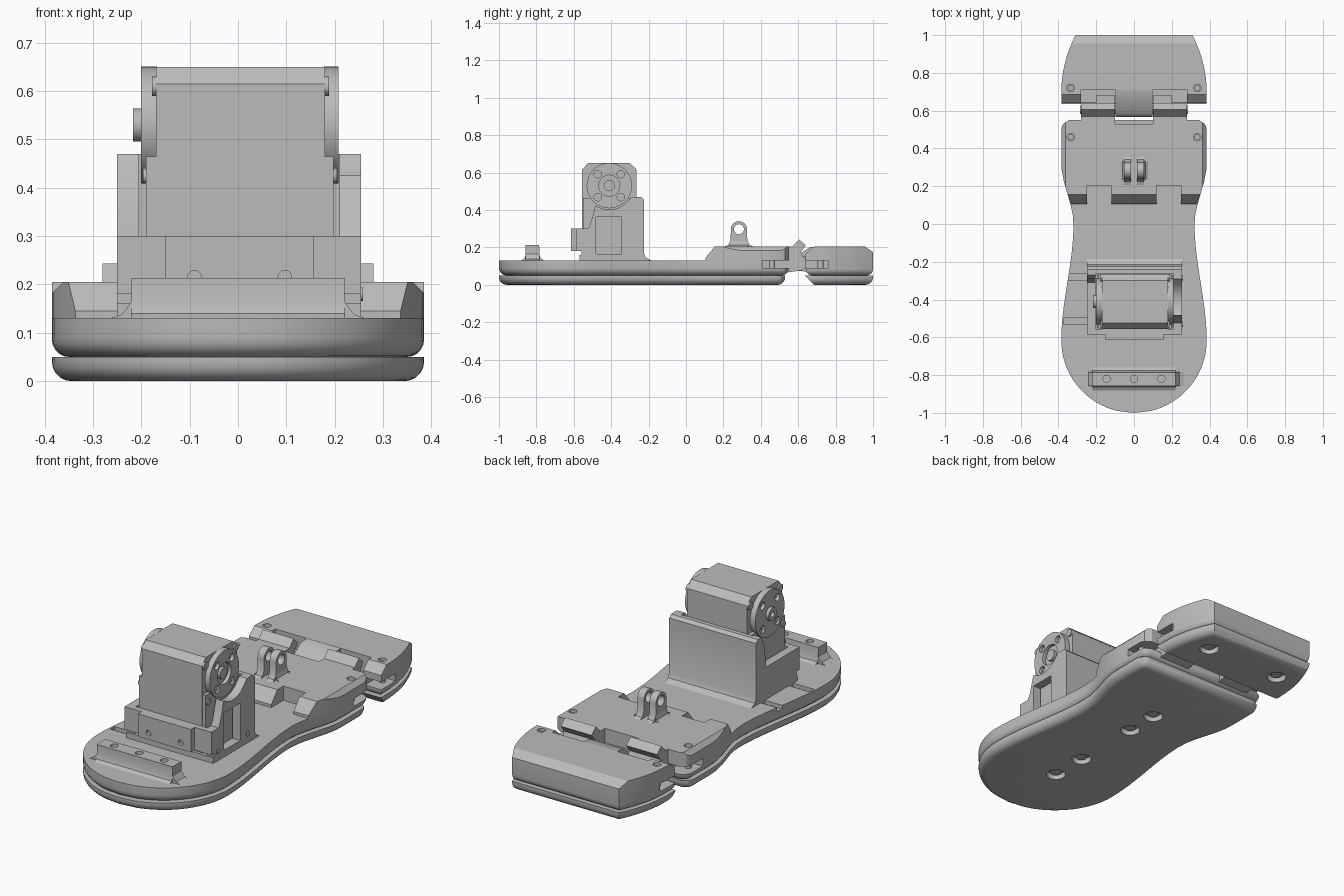
import bpy, bmesh
from math import sin, cos, pi, sqrt, radians
from mathutils import Vector

if "Cube" in bpy.data.objects:
    bpy.data.objects.remove(bpy.data.objects["Cube"], do_unlink=True)

GREY = bpy.data.materials.new("plain_grey")
GREY.use_nodes = True
GREY.diffuse_color = (0.5, 0.5, 0.5, 1)
GREY.node_tree.nodes["Principled BSDF"].inputs["Base Color"].default_value = (0.5, 0.5, 0.5, 1)
PARTS = []


def prism(name, pts, lo, hi, axis="z", round_bottom=0):
    """Extrude a 2D profile along an axis, optionally rounding its low end."""
    place = {"x": lambda p, q: (lo, p, q), "y": lambda p, q: (p, lo, q),
             "z": lambda p, q: (p, q, lo)}[axis]
    bm = bmesh.new()
    face = bm.faces.new([bm.verts.new(place(*p)) for p in pts])
    grown = bmesh.ops.extrude_face_region(bm, geom=[face])["geom"]
    step = Vector([hi - lo if a == axis else 0 for a in "xyz"])
    bmesh.ops.translate(bm, vec=step, verts=[g for g in grown if isinstance(g, bmesh.types.BMVert)])
    bmesh.ops.recalc_face_normals(bm, faces=bm.faces)
    if round_bottom:
        low = [e for e in bm.edges if all(abs(v.co.z - lo) < 1e-5 for v in e.verts)]
        bmesh.ops.bevel(bm, geom=low, offset=round_bottom, segments=5, profile=0.5, affect="EDGES")
    mesh = bpy.data.meshes.new(name)
    bm.to_mesh(mesh)
    bm.free()
    obj = bpy.data.objects.new(name, mesh)
    bpy.context.collection.objects.link(obj)
    mesh.materials.append(GREY)
    PARTS.append(obj)
    return obj


def box(name, x0, x1, y0, y1, z0, z1):
    return prism(name, [(x0, y0), (x1, y0), (x1, y1), (x0, y1)], z0, z1)


def arc(p, q, r, start, end, n):
    return [(p + r * cos(radians(start + (end - start) * i / n)),
             q + r * sin(radians(start + (end - start) * i / n))) for i in range(n + 1)]


def cyl(name, axis, p, q, r, lo, hi, n=32):
    return prism(name, arc(p, q, r, 0, 360, n)[:-1], lo, hi, axis)


def mirrored(pts):
    return pts + [(-x, y) for x, y in reversed(pts) if x > 1e-4]


def clip(obj, point, normal):
    """Remove everything on the normal's side of a plane."""
    bm = bmesh.new()
    bm.from_mesh(obj.data)
    bmesh.ops.bisect_plane(bm, geom=bm.verts[:] + bm.edges[:] + bm.faces[:], plane_co=point,
                           plane_no=Vector(normal).normalized(), clear_outer=True)
    bmesh.ops.holes_fill(bm, edges=[e for e in bm.edges if e.is_boundary], sides=0)
    bmesh.ops.recalc_face_normals(bm, faces=bm.faces)
    bm.to_mesh(obj.data)
    bm.free()


def cut(obj, *cutters):
    for c in cutters:
        mod = obj.modifiers.new("cut", "BOOLEAN")
        mod.operation, mod.solver, mod.object = "DIFFERENCE", "EXACT", c
        bpy.context.view_layer.objects.active = obj
        bpy.ops.object.modifier_apply(modifier=mod.name)
        PARTS.remove(c)
        bpy.data.objects.remove(c, do_unlink=True)


# Foot outline
def half_width(y):
    if y < -0.615:
        return sqrt(max(0, 0.385 ** 2 - (y + 0.615) ** 2))
    t = min(1, -y / 0.615 if y < 0 else y / 0.32)
    return 0.32 + 0.065 * t * t * (3 - 2 * t)


def foot_outline(start, end):
    ys = [-0.615 - 0.385 * cos(pi / 2 * i / 20) for i in range(20)]
    ys += [-0.615 + 0.06 * i for i in range(18)]
    ys = [start] + [y for y in ys if start + 0.01 < y < end - 0.06]
    side = [(half_width(y), y) for y in ys]
    return mirrored(side + [(0.385, end - 0.045), (0.375, end - 0.02), (0.345, end)])


# Main sole, base plate and raised platform
sole = prism("sole", foot_outline(-1, 0.53), 0, 0.05, round_bottom=0.04)
for y in (-0.61, -0.41, -0.03, 0.15):
    cut(sole, cyl("hole", "z", 0, y, 0.048, -0.1, 0.03))
    cyl("sole_screw", "z", 0, y, 0.028, 0.012, 0.035)
base = prism("base_plate", foot_outline(-1, 0.55), 0.05, 0.13, round_bottom=0.04)
platform = prism("front_platform", foot_outline(0.105, 0.55), 0.13, 0.205)
clip(platform, (0, 0.105, 0.145), (0, -0.06, 0.05))
for s in (-1, 1):
    clip(platform, (s * 0.385, 0, 0.182), (s, 0, 1))
    cut(platform, box("notch", *sorted((s * 0.12, s * 0.25)), 0, 0.205, 0.12, 0.3),
        cyl("hole", "z", s * 0.335, 0.46, 0.02, 0.1, 0.3))
    cut(base, box("slot", *sorted((s * 0.28, s * 0.5)), 0.41, 0.7, 0.09, 0.2))
    cyl("strap_screw", "z", s * 0.335, 0.46, 0.016, 0.08, 0.19)
for y in (-0.515, -0.28):
    cut(base, box("groove", -0.37, -0.25, y - 0.018, y + 0.018, 0.11, 0.2))

# Toe, its sole and strap slots
side = [(0.385 - 0.075 * (i / 8) ** 2, 0.7 + 0.3 * i / 8) for i in range(9)]
toe = prism("toe", mirrored([(0.28, 0.71), (0.28, 0.64), (0.385, 0.64)] + side), 0.05, 0.205,
            round_bottom=0.035)
clip(toe, (0, 0.64, 0.165), (0, -0.04, 0.045))
clip(toe, (0, 0.955, 0.205), (0, 0.03, 0.045))
toe_sole = prism("toe_sole", mirrored([(0.385, 0.635)] + side), 0, 0.05, round_bottom=0.04)
clip(toe_sole, (0, 0.64, 0.045), (0, -1, -1))
for s in (-1, 1):
    cut(toe, box("slot", *sorted((s * 0.29, s * 0.5)), 0.6, 0.76, 0.09, 0.13),
        cyl("hole", "z", s * 0.335, 0.72, 0.02, 0.11, 0.3))
    cyl("strap_screw", "z", s * 0.335, 0.72, 0.016, 0.08, 0.19)
    cut(toe_sole, cyl("hole", "z", s * 0.22, 0.85, 0.048, -0.1, 0.03))
    cyl("toe_screw", "z", s * 0.22, 0.85, 0.028, 0.012, 0.035)

# Hinge between sole and toe
cut(platform, box("hinge_gap", -0.1, 0.1, 0.53, 0.6, 0.1, 0.3))
knuckle = [(0.5, 0.06), (0.5, 0.205), (0.57, 0.205), (0.605, 0.243), (0.64, 0.21), (0.615, 0.175)]
for s in (-1, 1):
    prism("sole_knuckle", knuckle + arc(0.605, 0.115, 0.04, 60, -70, 8),
          *sorted((s * 0.1, s * 0.28)), "x")
    box("hinge_stop", *sorted((s * 0.1, s * 0.2)), 0.62, 0.68, 0.1, 0.15)
prism("toe_knuckle", [(0.72, 0.06), (0.72, 0.205), (0.66, 0.2)] + arc(0.605, 0.115, 0.04, 110, 270, 10),
      -0.098, 0.098, "x")
cyl("hinge_pin", "x", 0.605, 0.115, 0.022, -0.287, 0.287)

# Clevis on the platform
lug = [(0.195, 0.2), (0.225, 0.212), (0.238, 0.235), (0.24, 0.295)]
lug += arc(0.283, 0.297, 0.043, 170, 10, 12)
lug += [(0.326, 0.295), (0.328, 0.235), (0.341, 0.212), (0.371, 0.2)]
for s in (-1, 1):
    ear = prism("clevis_ear", lug, *sorted((s * 0.016, s * 0.054)), "x")
    cut(ear, cyl("hole", "x", 0.283, 0.297, 0.027, -0.2, 0.2))
    prism("clevis_fillet", [(s * 0.05, 0.2), (s * 0.075, 0.205), (s * 0.06, 0.214), (s * 0.054, 0.235)],
          0.235, 0.331, "y")

# Heel ridge with three holes and flared foot
ridge = prism("heel_ridge", [(-0.885, 0.128), (-0.864, 0.14), (-0.857, 0.16), (-0.857, 0.213),
                             (-0.785, 0.213), (-0.783, 0.16), (-0.776, 0.14), (-0.755, 0.128)],
              -0.22, 0.22, "x")
for s in (-1, 0, 1):
    cut(ridge, cyl("hole", "z", s * 0.145, -0.82, 0.019, 0.16, 0.3))
for s in (-1, 1):
    prism("ridge_flare", [(s * 0.21, 0.128), (s * 0.27, 0.128), (s * 0.24, 0.138), (s * 0.22, 0.165)],
          -0.857, -0.783, "y")

# Motor bracket
box("bracket_floor", -0.25, 0.255, -0.57, -0.23, 0.12, 0.16)
prism("bracket_back_wall", [(-0.262, 0.12), (-0.262, 0.47), (-0.24, 0.47), (-0.225, 0.455),
                            (-0.225, 0.17), (-0.215, 0.145), (-0.18, 0.128)], -0.25, 0.255, "x")
front = box("bracket_front_wall", -0.25, 0.255, -0.585, -0.555, 0.18, 0.3)
bump = box("bracket_front_pad", -0.15, 0.157, -0.615, -0.57, 0.18, 0.3)
for x in (-0.09, 0.097):
    cut(bump, cyl("hole", "y", x, 0.215, 0.014, -0.7, -0.6))
wall = [(-0.56, 0.12), (-0.56, 0.3), (-0.525, 0.3), (-0.51, 0.33)]
wall += arc(-0.41, 0.53, 0.128, 235, 320, 12) + [(-0.29, 0.47), (-0.24, 0.47), (-0.24, 0.12)]
right_wall = prism("bracket_tall_side", wall, 0.21, 0.255, "x")
cut(right_wall, box("window", 0.1, 0.4, -0.48, -0.345, 0.165, 0.362))
prism("bracket_low_side", [(-0.56, 0.12), (-0.56, 0.3), (-0.31, 0.3), (-0.29, 0.43),
                           (-0.27, 0.47), (-0.24, 0.47), (-0.24, 0.12)], -0.25, -0.205, "x")
for y in (-0.53, -0.285):
    cyl("bracket_screw", "x", y, 0.18, 0.014, 0.24, 0.259, 16)

# Motor body and its two output discs
prism("motor_body", [(-0.555, 0.15), (-0.555, 0.615), (-0.525, 0.65), (-0.3, 0.65),
                     (-0.265, 0.615), (-0.265, 0.15)], -0.17, 0.18, "x")
box("motor_lower_case", -0.19, 0.198, -0.552, -0.267, 0.15, 0.465)
for y in (-0.533, -0.285):
    cyl("case_screw", "x", y, 0.61, 0.02, -0.178, 0.188, 16)
    cyl("case_screw", "x", y, 0.425, 0.016, -0.197, 0.205, 16)
for name, lo, hi in (("output_disc", 0.178, 0.208), ("idler_disc", -0.201, -0.168)):
    disc = cyl(name, "x", -0.41, 0.53, 0.121, lo, hi, 48)
    for y, z in arc(-0.41, 0.53, 0.087, 45, 315, 3):
        outer = hi if hi > 0 else lo
        cut(disc, cyl("hole", "x", y, z, 0.02, outer - 0.018, outer + 0.018, 20))
    if hi > 0:
        cut(disc, cyl("recess", "x", -0.41, 0.53, 0.056, hi - 0.018, hi + 0.05))
hub = cyl("idler_hub", "x", -0.41, 0.53, 0.034, -0.217, -0.18)
cut(hub, cyl("hole", "x", -0.41, 0.53, 0.015, -0.3, -0.2, 20))
cyl("output_hub", "x", -0.41, 0.53, 0.03, 0.17, 0.204)

# Smooth curved faces, keep hard edges
bpy.ops.object.select_all(action="DESELECT")
for obj in PARTS:
    obj.select_set(True)
bpy.context.view_layer.objects.active = PARTS[0]
bpy.ops.object.shade_smooth_by_angle(angle=radians(30))
